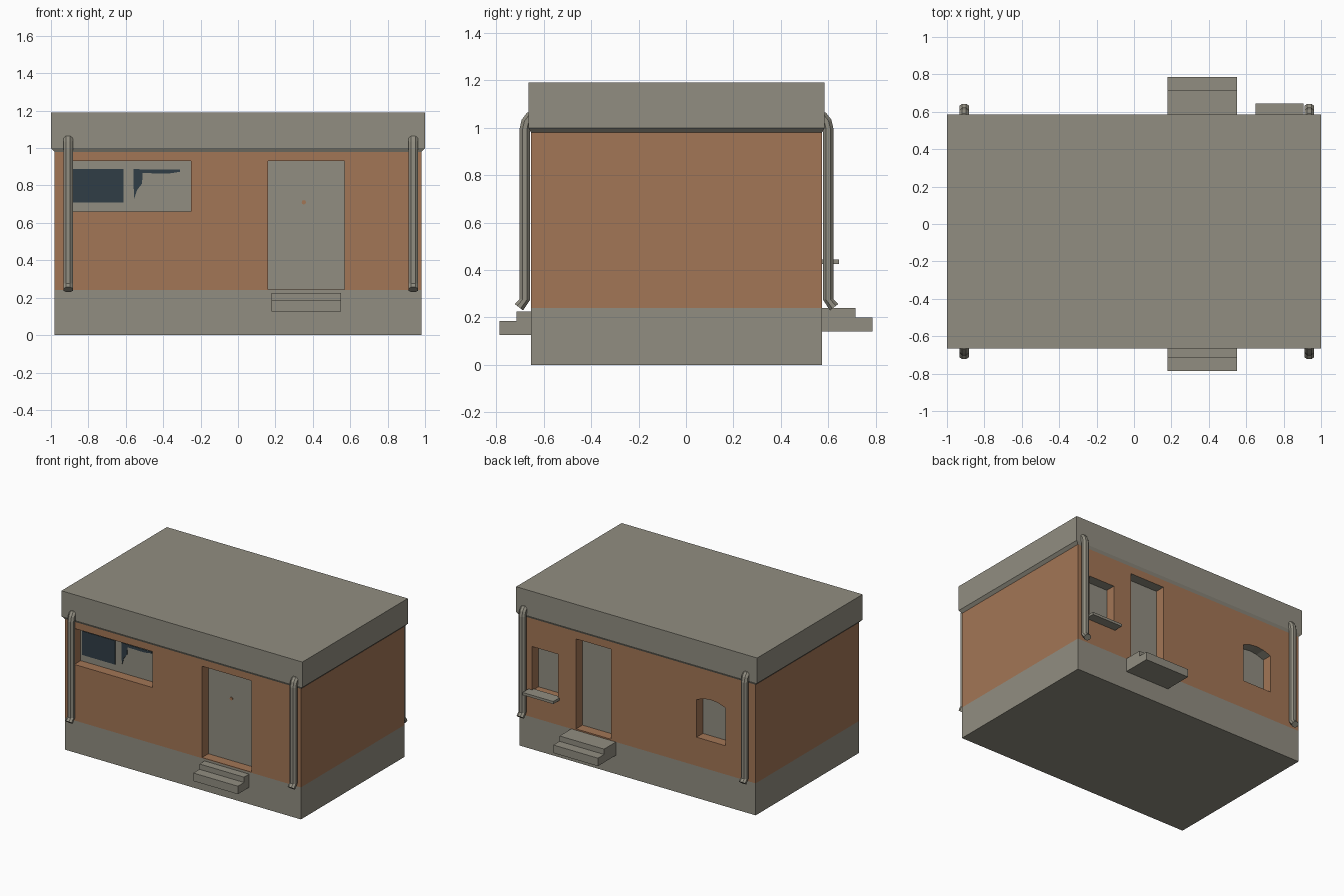
import bpy, bmesh, math
from mathutils import Vector

if "Cube" in bpy.data.objects:
    bpy.data.objects.remove(bpy.data.objects["Cube"])

CY = -0.04            # middle of the building in y
HALF_WALL = 0.614     # half depth of the walls
DEPTH = 0.075         # depth of door and window recesses
FRONT, BACK = CY - HALF_WALL, CY + HALF_WALL


def material(name, rgb):
    m = bpy.data.materials.new(name)
    m.diffuse_color = (*rgb, 1)
    m.use_nodes = True
    m.node_tree.nodes["Principled BSDF"].inputs["Base Color"].default_value = m.diffuse_color
    return m


concrete = material("grey concrete", (0.285, 0.27, 0.22))
plaster = material("orange plaster", (0.365, 0.18, 0.092))
glass = material("dark glass", (0.03, 0.048, 0.062))


def make_object(name, bm, *mats):
    bmesh.ops.recalc_face_normals(bm, faces=bm.faces)
    mesh = bpy.data.meshes.new(name)
    bm.to_mesh(mesh)
    bm.free()
    for m in mats:
        mesh.materials.append(m)
    ob = bpy.data.objects.new(name, mesh)
    bpy.context.collection.objects.link(ob)
    return ob


def loft(bm, rings):
    """Skin a list of equal-length point rings and cap both ends."""
    loops = [[bm.verts.new(p) for p in ring] for ring in rings]
    n = len(loops[0])
    for a, b in zip(loops, loops[1:]):
        for i in range(n):
            bm.faces.new((a[i], a[(i + 1) % n], b[(i + 1) % n], b[i]))
    bm.faces.new(loops[0])
    bm.faces.new(loops[-1])


def prism_y(bm, outline, y0, y1):
    """Extrude an x-z outline along y."""
    loft(bm, [[(x, y, z) for x, z in outline] for y in (y0, y1)])


def rect(x0, x1, z0, z1):
    return [(x0, z0), (x1, z0), (x1, z1), (x0, z1)]


# Building shell: plinth, walls, sloped eave and thick flat roof
bm = bmesh.new()
profile = [(0.98, HALF_WALL, 0), (0.98, HALF_WALL, 0.24), (0.98, HALF_WALL, 0.98),
           (1.0, 0.625, 1.0), (1.0, 0.625, 1.19)]
loft(bm, [[(-hx, CY - hy, z), (hx, CY - hy, z), (hx, CY + hy, z), (-hx, CY + hy, z)]
          for hx, hy, z in profile])
building = make_object("building", bm, concrete, plaster)

# Openings: doors and windows on the front and back
arch = [(-0.73, 0.455), (-0.49, 0.455)] + [
    (-0.61 + 0.12 * t, 0.738 + 0.028 * (1 - t * t)) for t in (1, 0.5, 0, -0.5, -1)]
bm = bmesh.new()
for outline in (rect(-0.9, -0.25, 0.66, 0.93), rect(0.16, 0.57, 0.245, 0.93)):
    prism_y(bm, outline, FRONT - 0.1, FRONT + DEPTH)
for outline in (rect(0.66, 0.875, 0.44, 0.77), rect(0.22, 0.51, 0.25, 0.925), arch):
    prism_y(bm, outline, BACK - DEPTH, BACK + 0.1)
cutter = make_object("opening_cutter", bm)
cutter.hide_render = True

cut = building.modifiers.new("openings", 'BOOLEAN')
cut.operation = 'DIFFERENCE'
cut.solver = 'EXACT'
cut.object = cutter
bpy.context.view_layer.update()
baked = bpy.data.meshes.new_from_object(
    building.evaluated_get(bpy.context.evaluated_depsgraph_get()))
building.modifiers.clear()
building.data = baked
bpy.data.objects.remove(cutter)
baked.materials.clear()
baked.materials.append(concrete)
baked.materials.append(plaster)

# Plaster on the walls and reveals; concrete on panels, lintels, plinth and roof
for f in baked.polygons:
    c = f.center
    wall = 0.24 < c.z < 0.98
    panel = abs(f.normal.y) > 0.9 and abs(c.y - CY) < HALF_WALL - 0.03
    lintel = f.normal.z < -0.5
    f.material_index = int(wall and not panel and not lintel)

# Window panes and door knob, as thin plates on the recessed panels
py = FRONT + DEPTH
bm = bmesh.new()
prism_y(bm, rect(-0.888, -0.612, 0.708, 0.887), py - 0.004, py + 0.002)
make_object("window_pane", bm, glass)
bm = bmesh.new()
prism_y(bm, [(-0.56, 0.887), (-0.31, 0.885), (-0.31, 0.873), (-0.37, 0.864),
             (-0.51, 0.866), (-0.513, 0.81), (-0.54, 0.775), (-0.556, 0.725)],
        py - 0.004, py + 0.002)
make_object("window_pane_part", bm, glass)
bm = bmesh.new()
prism_y(bm, [(0.352 + 0.012 * math.cos(i * math.pi / 4), 0.71 + 0.012 * math.sin(i * math.pi / 4))
             for i in range(8)], py - 0.006, py + 0.002)
make_object("door_knob", bm, plaster)

# Back window sill
bm = bmesh.new()
prism_y(bm, rect(0.65, 0.905, 0.426, 0.445), BACK - 0.02, 0.645)
make_object("window_sill", bm, concrete)

# Two-step stairs at each door
for name, side, wall_y, z in (("front_steps", -1, FRONT, 0.125), ("back_steps", 1, BACK, 0.14)):
    outline = [(wall_y - side * 0.01, z), (side * 0.787, z), (side * 0.787, z + 0.06),
               (side * 0.714, z + 0.06), (side * 0.714, z + 0.1), (wall_y - side * 0.01, z + 0.1)]
    bm = bmesh.new()
    loft(bm, [[(x, y, zz) for y, zz in outline] for x in (0.18, 0.55)])
    make_object(name, bm, concrete)

# Downpipes: eight-sided tube bent into the roof edge and kicked out at the foot
path = [(0.60, 1.05), (0.617, 1.046), (0.633, 1.025), (0.64, 0.995),
        (0.64, 0.275), (0.665, 0.243)]
for name, side in (("front", -1), ("back", 1)):
    for where, px in (("left", -0.908), ("right", 0.937)):
        pts = [Vector((px, CY + side * d, z)) for d, z in path]
        rings = []
        for i, p in enumerate(pts):
            t = (pts[min(i + 1, len(pts) - 1)] - pts[max(i - 1, 0)]).normalized()
            n = t.cross(Vector((1, 0, 0)))
            rings.append([p + Vector((1, 0, 0)) * 0.028 * math.cos(a) + n * 0.024 * math.sin(a)
                          for a in ((k + 0.5) * math.pi / 4 for k in range(8))])
        bm = bmesh.new()
        loft(bm, rings)
        make_object(f"{name}_{where}_downpipe", bm, concrete)
